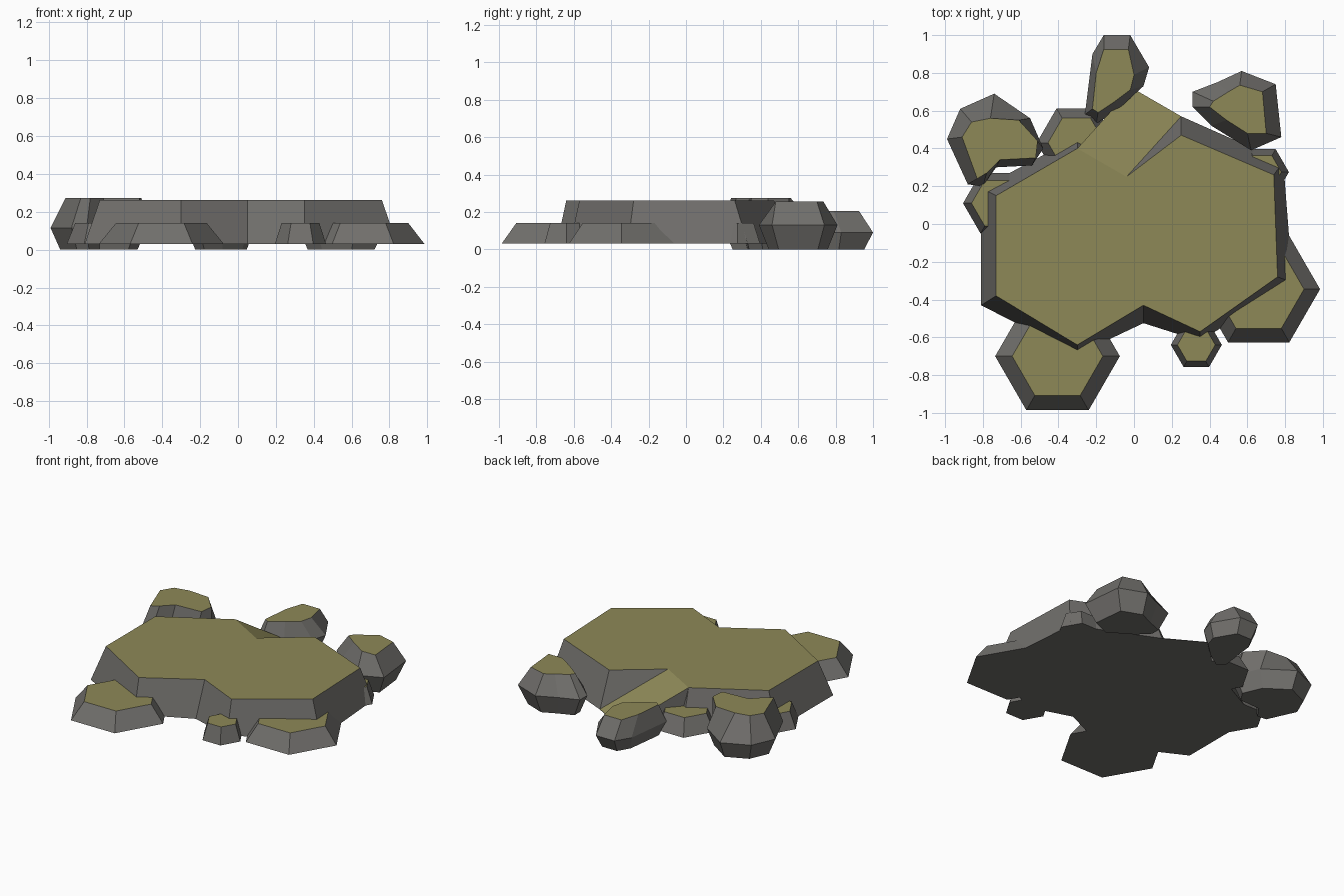
import bpy, bmesh, math


def material(name, col):
    m = bpy.data.materials.new(name)
    m.diffuse_color = (*col, 1)
    return m


STONE = material("grey stone", (0.165, 0.16, 0.15))
GRASS = material("olive grass", (0.27, 0.25, 0.097))


def loft(name, rings):
    """Closed flat-shaded solid through rings of 3D points; top cap is grass."""
    bm = bmesh.new()
    loops = [[bm.verts.new(p) for p in r] for r in rings]
    n = len(loops[0])
    for a, b in zip(loops, loops[1:]):
        for i in range(n):
            j = (i + 1) % n
            bm.faces.new((a[i], a[j], b[j], b[i]))
    bm.faces.new(loops[0][::-1])
    bm.faces.new(loops[-1]).material_index = 1
    bmesh.ops.recalc_face_normals(bm, faces=bm.faces)
    me = bpy.data.meshes.new(name)
    bm.to_mesh(me)
    bm.free()
    me.materials.append(STONE)
    me.materials.append(GRASS)
    ob = bpy.data.objects.new(name, me)
    bpy.context.collection.objects.link(ob)
    return ob


def at(pts, z):
    return [(x, y, z) for x, y in pts]


def hexagon(x, y, r, z):
    return [(x + r * math.cos(k * math.pi / 3), y + r * math.sin(k * math.pi / 3), z)
            for k in range(6)]


def shrink(pts, f):
    cx = (min(p[0] for p in pts) + max(p[0] for p in pts)) / 2
    cy = (min(p[1] for p in pts) + max(p[1] for p in pts)) / 2
    return [(cx + (x - cx) * f, cy + (y - cy) * f) for x, y in pts]


LOW, STEP, TOP = 0.03, 0.14, 0.262

# Main plateau with sloping walls and a notch for the ramp
base = [(-0.81, -0.43), (-0.30, -0.69), (0.05, -0.525), (0.35, -0.62), (0.84, -0.31),
        (0.79, 0.33), (0.25, 0.57), (-0.04, 0.34), (-0.30, 0.46), (-0.81, 0.19)]
top = [(-0.73, -0.38), (-0.30, -0.64), (0.05, -0.43), (0.35, -0.57), (0.76, -0.28),
       (0.74, 0.26), (0.25, 0.47), (-0.04, 0.25), (-0.30, 0.40), (-0.73, 0.15)]
loft("plateau", [at(base, LOW), at(top, TOP)])

# Ramp running down to the back
foot = [(-0.30, 0.40), (-0.04, 0.25), (0.25, 0.57), (-0.01, 0.72)]
loft("ramp", [at(foot, LOW), at(foot[:2], TOP) + at(foot[2:], LOW + 0.003)])

# Low hexagonal ledges around the plateau: x, y, base radius, top radius
for i, (x, y, r, rt) in enumerate([
        (-0.405, -0.70, 0.33, 0.24), (0.66, -0.345, 0.325, 0.24),
        (0.33, -0.64, 0.135, 0.10), (-0.72, 0.11, 0.185, 0.14),
        (-0.305, 0.43, 0.21, 0.15), (0.68, 0.275, 0.14, 0.10)]):
    loft(f"hex_ledge_{i + 1}", [hexagon(x, y, r, LOW), hexagon(x, y, rt, STEP)])


# Boulders: widest at the middle, narrower at the bottom, grassy on top
def boulder(name, mid, cap, zmid, ztop, f):
    loft(name, [at(shrink(mid, f), 0), at(mid, zmid), at(cap, ztop)])


boulder("left_boulder",
        [(-0.99, 0.45), (-0.88, 0.21), (-0.80, 0.20), (-0.73, 0.30), (-0.54, 0.31),
         (-0.48, 0.40), (-0.55, 0.56), (-0.74, 0.69), (-0.92, 0.61)],
        [(-0.91, 0.46), (-0.83, 0.24), (-0.78, 0.27), (-0.71, 0.34), (-0.52, 0.35),
         (-0.51, 0.44), (-0.61, 0.55), (-0.76, 0.56), (-0.86, 0.54)], 0.115, 0.274, 0.8)
boulder("right_boulder",
        [(0.31, 0.70), (0.31, 0.62), (0.41, 0.52), (0.62, 0.39), (0.78, 0.46),
         (0.75, 0.74), (0.57, 0.81), (0.44, 0.75)],
        [(0.42, 0.65), (0.40, 0.62), (0.49, 0.55), (0.60, 0.48), (0.70, 0.48),
         (0.68, 0.70), (0.56, 0.735), (0.50, 0.70)], 0.13, 0.255, 0.75)
boulder("back_boulder",
        [(-0.16, 1.0), (-0.22, 0.90), (-0.26, 0.58), (-0.20, 0.53), (-0.08, 0.61),
         (0.05, 0.73), (0.08, 0.83), (-0.02, 1.0)],
        [(-0.16, 0.925), (-0.20, 0.80), (-0.22, 0.61), (-0.19, 0.59), (-0.10, 0.65),
         (-0.02, 0.71), (0.0, 0.79), (-0.03, 0.925)], 0.09, 0.205, 0.8)
